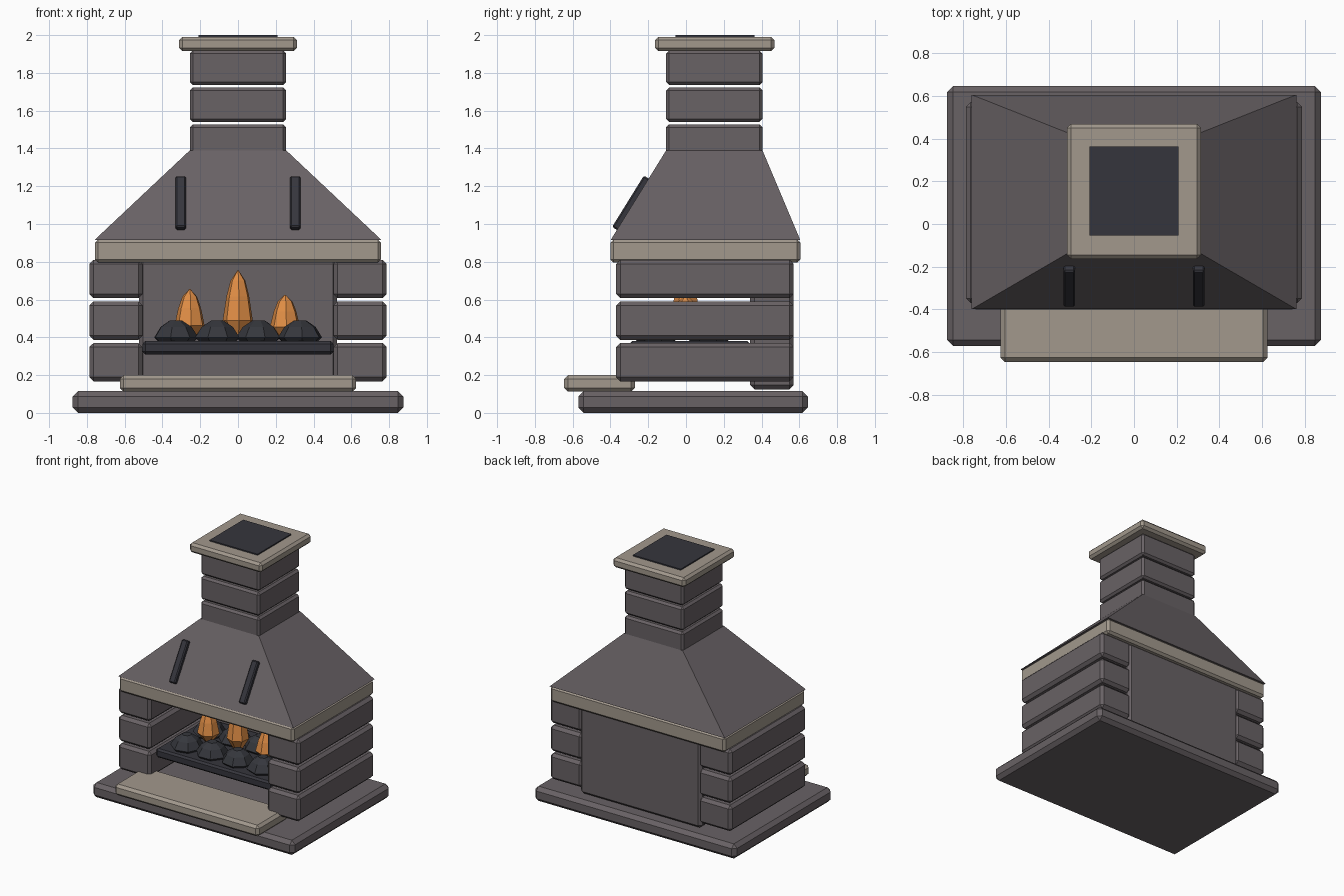
import bpy, bmesh, math
from mathutils import Matrix

if "Cube" in bpy.data.objects:
    bpy.data.objects.remove(bpy.data.objects["Cube"], do_unlink=True)


def material(name, r, g, b):
    m = bpy.data.materials.new(name)
    m.use_nodes = True
    m.diffuse_color = (r, g, b, 1)
    m.node_tree.nodes["Principled BSDF"].inputs["Base Color"].default_value = (r, g, b, 1)
    return m


STONE = material("grey stone", 0.14, 0.122, 0.13)
TRIM = material("pale stone", 0.36, 0.315, 0.265)
IRON = material("dark iron", 0.036, 0.036, 0.046)
COAL = material("coal", 0.036, 0.038, 0.046)
FLAME = material("orange flame", 0.75, 0.27, 0.06)


def finish(name, bm, mat):
    bmesh.ops.recalc_face_normals(bm, faces=bm.faces)
    mesh = bpy.data.meshes.new(name)
    bm.to_mesh(mesh)
    bm.free()
    mesh.materials.append(mat)
    ob = bpy.data.objects.new(name, mesh)
    bpy.context.collection.objects.link(ob)
    return ob


def block(name, x, y, z, mat, chamfer=0.02):
    """Chamfered box from (min, max) ranges."""
    bm = bmesh.new()
    bmesh.ops.create_cube(bm, size=1)
    for v in bm.verts:
        v.co = [(a + b) / 2 + c * (b - a) for (a, b), c in zip((x, y, z), v.co)]
    ob = finish(name, bm, mat)
    if chamfer:
        mod = ob.modifiers.new("chamfer", "BEVEL")
        mod.width = chamfer
        mod.segments = 1
    return ob


def lathe(name, rings, sides, centre, mat, turn=0.0):
    """Faceted solid from (radius, height) rings, closed at both ends."""
    bm = bmesh.new()
    loops = []
    for r, z in rings:
        angles = [turn + math.tau * i / sides for i in range(sides)]
        loops.append([bm.verts.new((r * math.cos(a), r * math.sin(a), z)) for a in angles])
    for low, high in zip(loops, loops[1:]):
        for i in range(sides):
            j = (i + 1) % sides
            bm.faces.new((low[i], low[j], high[j], high[i]))
    bm.faces.new(loops[0])
    bm.faces.new(loops[-1])
    ob = finish(name, bm, mat)
    ob.location = centre
    return ob


# Base slab and hearth shelf
block("base_slab", (-0.875, 0.875), (-0.57, 0.645), (0, 0.115), STONE, 0.028)
block("hearth_shelf", (-0.625, 0.625), (-0.645, -0.27), (0.112, 0.2), TRIM)

# Side walls of stacked blocks, and the back wall
for side, s in (("left", 1), ("right", -1)):
    for i in range(3):
        z = 0.167 + 0.22 * i
        block(f"{side}_wall_block_{i + 1}", sorted((s * 0.505, s * 0.787)),
              (-0.37, 0.57), (z, z + 0.203), STONE, 0.022)
block("back_wall", (-0.525, 0.525), (0.34, 0.57), (0.125, 0.81), STONE, 0.022)

# Fire grate
block("fire_grate", (-0.505, 0.505), (-0.3, 0.34), (0.31, 0.38), IRON, 0.014)

# Two rows of coals
COAL_RINGS = [(0.09, -0.01), (0.12, 0.02), (0.085, 0.075), (0.035, 0.108)]
for row, y in enumerate((-0.16, 0.12)):
    for i in range(4):
        lathe(f"coal_{row + 1}_{i + 1}", COAL_RINGS, 7, (-0.33 + 0.22 * i, y, 0.38),
              COAL, 0.7 * i + row)

# Flames
FLAME_RINGS = [(0.025, 0), (0.082, 0.27), (0.062, 0.62), (0.04, 0.85), (0.003, 1)]
for name, x, height in (("right", -0.255, 0.265), ("middle", 0, 0.365), ("left", 0.25, 0.235)):
    rings = [(r, z * height) for r, z in FLAME_RINGS]
    lathe(f"{name}_flame", rings, 7, (x, 0, 0.39), FLAME, 0.3)

# Mantel and tapering hood
block("mantel", (-0.757, 0.757), (-0.4, 0.605), (0.795, 0.918), TRIM, 0.017)
bm = bmesh.new()
bmesh.ops.create_cube(bm, size=2)
for v in bm.verts:
    half_x, half_y, mid_y, z = (0.255, 0.255, 0.15, 1.39) if v.co.z > 0 else (0.76, 0.502, 0.103, 0.915)
    v.co = (v.co.x * half_x, mid_y + v.co.y * half_y, z)
finish("hood", bm, STONE)

# Iron straps lying on the front slope of the hood
for side, x in (("left", 0.303), ("right", -0.303)):
    strap = block(f"{side}_hood_strap", (-0.027, 0.027), (-0.02, 0.02), (-0.16, 0.16), IRON, 0.008)
    strap.matrix_world = Matrix.Translation((x, -0.29, 1.11)) @ Matrix.Rotation(-math.atan2(0.294, 0.475), 4, "X")

# Chimney stack, cap and flue cover
for i in range(3):
    z = 1.345 + 0.195 * i
    block(f"chimney_block_{i + 1}", (-0.255, 0.255), (-0.105, 0.405), (z, z + 0.183), STONE, 0.016)
block("chimney_cap", (-0.313, 0.313), (-0.163, 0.468), (1.915, 1.991), TRIM, 0.018)
block("flue_cover", (-0.208, 0.208), (-0.055, 0.362), (1.97, 2.0), IRON, 0)
